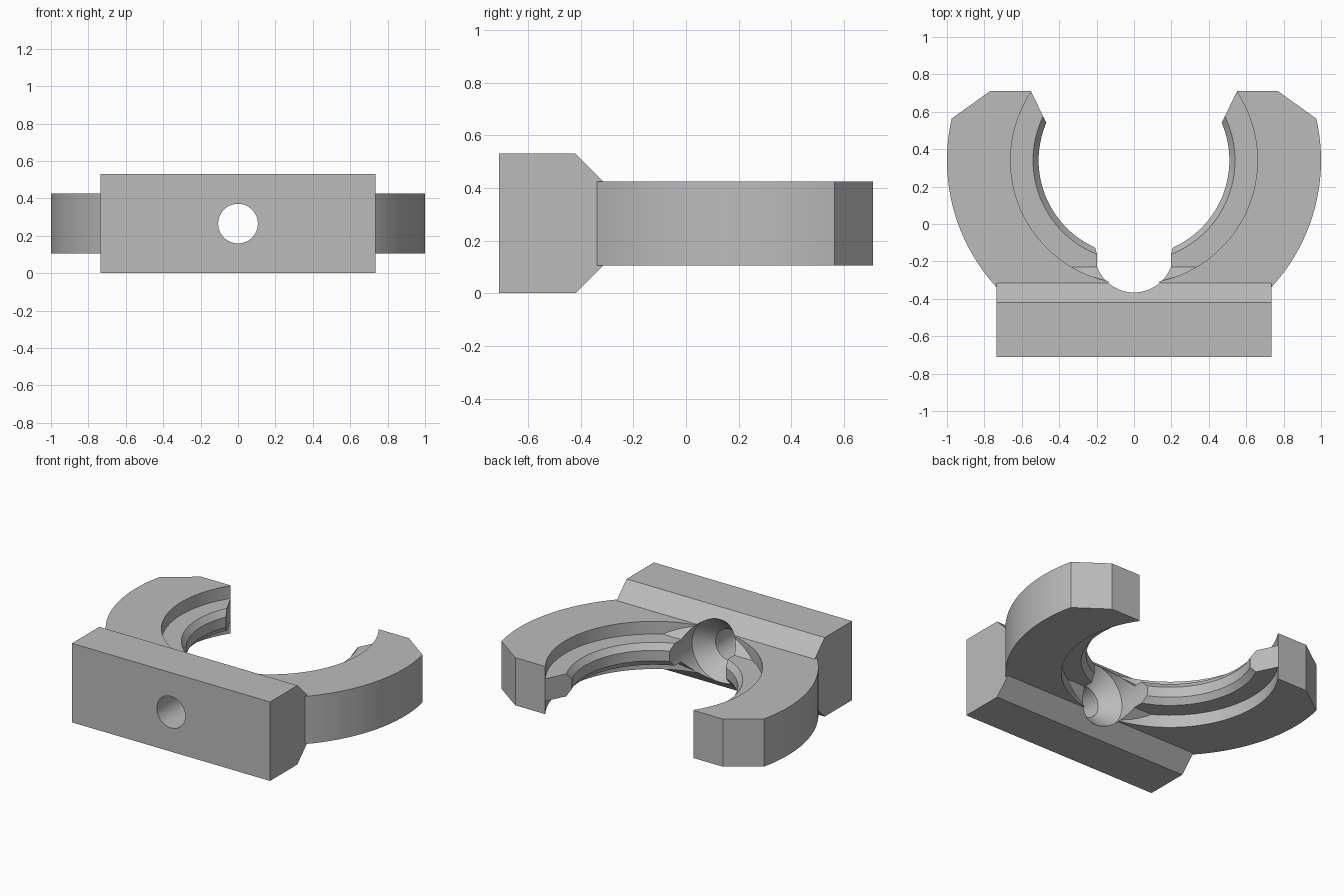
import bpy, bmesh, math
from mathutils import Vector, Matrix

cube = bpy.data.objects.get("Cube")
if cube:
    bpy.data.objects.remove(cube, do_unlink=True)

MID = 0.265          # height of the symmetry plane
CENTRE = 0.34        # y of the ring centre
SEGMENTS = 128

grey = bpy.data.materials.new("plain grey")
grey.use_nodes = True
colour = (0.5, 0.5, 0.5, 1)
grey.diffuse_color = colour
grey.node_tree.nodes["Principled BSDF"].inputs["Base Color"].default_value = colour


def make_object(name, bm):
    bmesh.ops.recalc_face_normals(bm, faces=bm.faces)
    mesh = bpy.data.meshes.new(name)
    bm.to_mesh(mesh)
    bm.free()
    mesh.materials.append(grey)
    obj = bpy.data.objects.new(name, mesh)
    bpy.context.collection.objects.link(obj)
    return obj


def prism(name, points, direction):
    """Extrude a closed outline along a direction."""
    bm = bmesh.new()
    face = bm.faces.new([bm.verts.new(p) for p in points])
    new = bmesh.ops.extrude_face_region(bm, geom=[face])["geom"]
    verts = [v for v in new if isinstance(v, bmesh.types.BMVert)]
    bmesh.ops.translate(bm, verts=verts, vec=direction)
    return make_object(name, bm)


def lathe(name, profile, matrix, steps):
    """Turn a closed (radius, height) outline fully around the local z axis."""
    bm = bmesh.new()
    verts = [bm.verts.new((r, 0, h)) for r, h in profile]
    edges = [bm.edges.new((v, verts[i - 1])) for i, v in enumerate(verts)]
    bmesh.ops.spin(bm, geom=verts + edges, cent=(0, 0, 0), axis=(0, 0, 1),
                   angle=math.tau, steps=steps)
    bmesh.ops.remove_doubles(bm, verts=bm.verts, dist=1e-5)
    bmesh.ops.dissolve_degenerate(bm, edges=bm.edges, dist=1e-5)
    bmesh.ops.transform(bm, matrix=matrix, verts=bm.verts)
    return make_object(name, bm)


def combine(target, other, operation):
    """Apply a boolean and remove the second object."""
    mod = target.modifiers.new(operation, "BOOLEAN")
    mod.operation, mod.solver, mod.object = operation, "EXACT", other
    deps = bpy.context.evaluated_depsgraph_get()
    result = bpy.data.meshes.new_from_object(target.evaluated_get(deps))
    target.modifiers.clear()
    target.data = result
    bpy.data.objects.remove(other, do_unlink=True)


# Ring with a thin inner tongue, upper half mirrored to the lower half
upper = [(1.0, 0.16), (0.66, 0.16), (0.66, 0.075), (0.54, 0.075), (0.51, 0.035)]
profile = upper + [(r, -h) for r, h in reversed(upper)]
clip = lathe("clip_bracket", profile, Matrix.Translation((0, CENTRE, MID)), SEGMENTS)

# Open mouth and clipped arm tips
right = [(1.1, -1), (1.1, 0.474), (0.77, 0.71), (0.551, 0.71), (0.3, 0.193)]
outline = right + [(-x, y) for x, y in reversed(right)]
keep = prism("arm_outline", [(x, y, -0.5) for x, y in outline], Vector((0, 0, 2)))
combine(clip, keep, "INTERSECT")

# Mounting bar with sloped shoulders running into the ring
half = [(-0.71, 0.265), (-0.42, 0.265), (-0.20, 0.045)]
section = half + [(y, -h) for y, h in reversed(half)]
bar = prism("mounting_bar", [(-0.735, y, MID + h) for y, h in section],
            Vector((1.47, 0, 0)))
combine(clip, bar, "UNION")

# Screw hole with a countersunk head clearance, bored along y
bore_profile = [(0, -0.9), (0.106, -0.9), (0.106, -0.465), (0.211, -0.365),
                (0.211, 0.2), (0, 0.2)]
along_y = Matrix.Translation((0, 0, MID)) @ Matrix.Rotation(-math.pi / 2, 4, "X")
bore = lathe("screw_bore", bore_profile, along_y, 64)
combine(clip, bore, "DIFFERENCE")

# Smooth shading with crisp edges
bpy.ops.object.select_all(action="DESELECT")
clip.select_set(True)
bpy.context.view_layer.objects.active = clip
bpy.ops.object.shade_smooth_by_angle(angle=math.radians(25))
